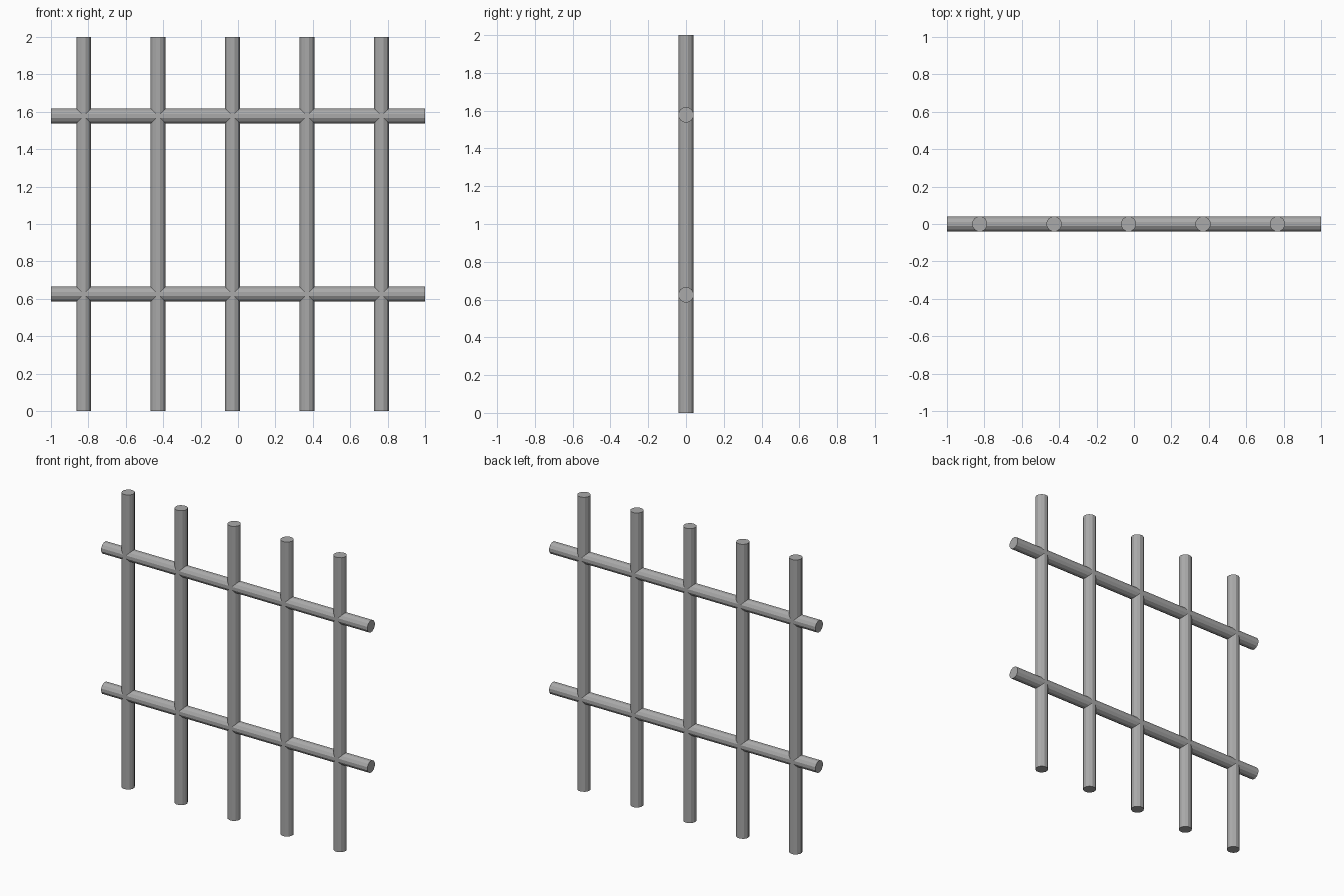
import bpy
from math import pi
from mathutils import Matrix

if "Cube" in bpy.data.objects:
    bpy.data.objects.remove(bpy.data.objects["Cube"])

RADIUS = 0.0412
SIDES = 12

# Dark grey metal
metal = bpy.data.materials.new("dark_metal")
metal.diffuse_color = (0.4, 0.4, 0.4, 1)
metal.use_nodes = True
metal.node_tree.nodes["Principled BSDF"].inputs["Base Color"].default_value = metal.diffuse_color


def bar(name, location, rotation=(0, 0, 0)):
    bpy.ops.mesh.primitive_cylinder_add(vertices=SIDES, radius=RADIUS, depth=2,
                                        location=location, rotation=rotation)
    obj = bpy.context.object
    obj.name = name
    # Turn half a side so a flat face points to the front
    obj.data.transform(Matrix.Rotation(pi / SIDES, 4, 'Z'))
    obj.data.materials.append(metal)


# Upright bars, evenly spaced and slightly left of centre
for i in range(5):
    bar(f"upright_bar_{i + 1}", (-0.825 + i * 0.398, 0, 1))

# Two horizontal rails crossing through the uprights
for name, z in (("lower_rail", 0.625), ("upper_rail", 1.578)):
    bar(name, (0, 0, z), (0, pi / 2, 0))
